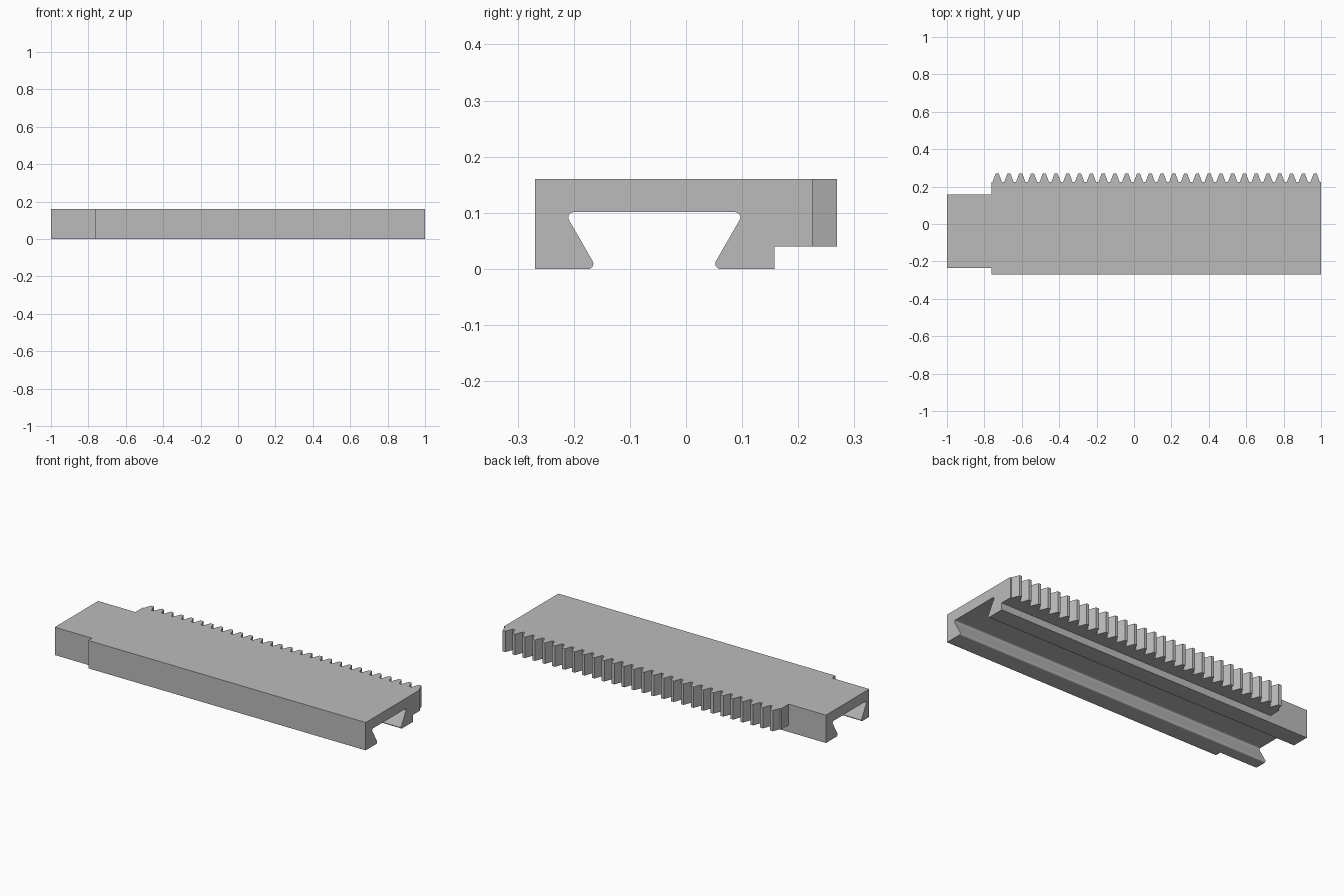
import bpy, bmesh, math
from mathutils import Vector

cube = bpy.data.objects.get("Cube")
if cube:
    bpy.data.objects.remove(cube, do_unlink=True)

grey = bpy.data.materials.new("plain grey")
grey.use_nodes = True
colour = (0.5, 0.5, 0.5, 1)
grey.diffuse_color = colour
grey.node_tree.nodes["Principled BSDF"].inputs["Base Color"].default_value = colour

height, ledge_y, ledge_z = 0.16, 0.158, 0.04
front_y, tail_front_y, root_y, tip_y = -0.269, -0.235, 0.225, 0.269
tail_x, shoulder_x, end_x = -1, -0.763, 1


def fillet(prev, corner, nxt, radius, steps=6):
    """Points of an arc that rounds one profile corner."""
    p, c, n = Vector(prev), Vector(corner), Vector(nxt)
    a, b = (p - c).normalized(), (n - c).normalized()
    half = a.angle(b) / 2
    centre = c + (a + b).normalized() * radius / math.sin(half)
    start = c + a * radius / math.tan(half) - centre
    end = c + b * radius / math.tan(half) - centre
    return [tuple(centre + start.lerp(end, i / steps).normalized() * radius)
            for i in range(steps + 1)]


def prism(name, points, direction):
    """Closed solid swept from an outline along a vector."""
    bm = bmesh.new()
    base = [bm.verts.new(p) for p in points]
    top = [bm.verts.new(Vector(p) + Vector(direction)) for p in points]
    bm.faces.new(base)
    bm.faces.new(top)
    for i in range(len(base)):
        bm.faces.new((base[i - 1], base[i], top[i], top[i - 1]))
    bmesh.ops.recalc_face_normals(bm, faces=bm.faces[:])
    mesh = bpy.data.meshes.new(name)
    bm.to_mesh(mesh)
    bm.free()
    mesh.materials.append(grey)
    obj = bpy.data.objects.new(name, mesh)
    bpy.context.scene.collection.objects.link(obj)
    return obj


def channel(name, front, x_start, x_stop):
    """Length of rail with a round-cornered dovetail groove underneath."""
    mid, groove_top, half_top, half_bottom, radius = -0.0565, 0.101, 0.16, 0.102, 0.009
    path = [(front, 0), (mid - half_bottom, 0), (mid - half_top, groove_top),
            (mid + half_top, groove_top), (mid + half_bottom, 0), (ledge_y, 0)]
    section = [path[0]]
    for i in range(1, 5):
        section += fillet(*path[i - 1:i + 2], radius)
    section += [path[-1], (ledge_y, height), (front, height)]
    return prism(name, [(x_start, y, z) for y, z in section], (x_stop - x_start, 0, 0))


# Narrow tail and wide body
tail = channel("rail_tail", tail_front_y, tail_x, shoulder_x)
body = channel("rail_body", front_y, shoulder_x, end_x)

# Rack teeth on a strip that overhangs the ledge
teeth = 28
pitch = (end_x - shoulder_x) / teeth
tip_half, root_half = pitch * 0.135, pitch * 0.395
outline = [(shoulder_x, ledge_y), (shoulder_x, root_y)]
for i in range(teeth):
    x = shoulder_x + (i + 0.5) * pitch
    outline += [(x - root_half, root_y), (x - tip_half, tip_y),
                (x + tip_half, tip_y), (x + root_half, root_y)]
outline += [(end_x, root_y), (end_x, ledge_y)]
rack = prism("rack_teeth", [(x, y, ledge_z) for x, y in outline], (0, 0, height - ledge_z))

# Smooth the rounded groove corners, keep every other edge sharp
bpy.context.view_layer.update()
bpy.ops.object.select_all(action="DESELECT")
for part in (tail, body, rack):
    part.select_set(True)
bpy.context.view_layer.objects.active = body
bpy.ops.object.shade_smooth_by_angle(angle=math.radians(30))
